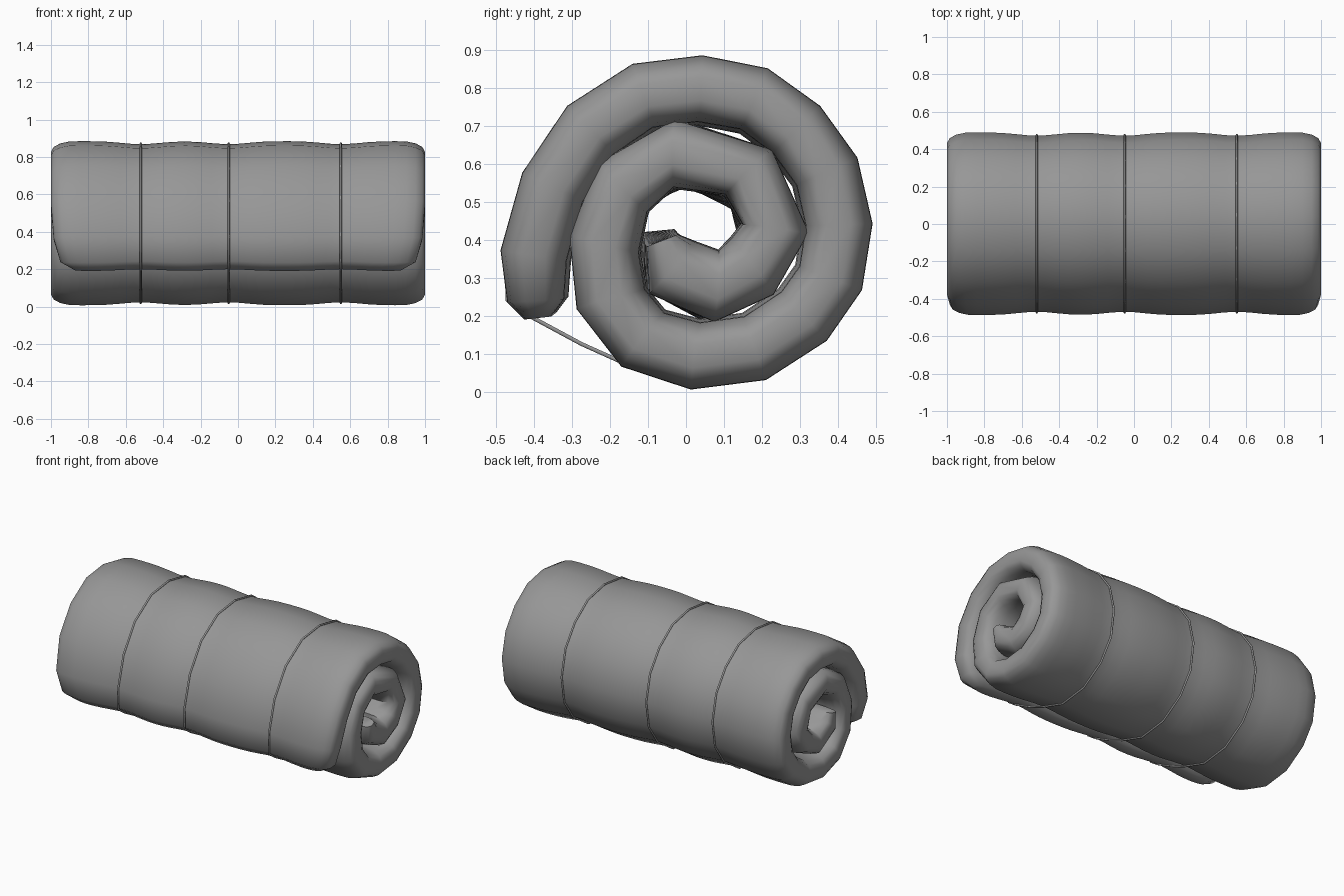
import bpy, bmesh, math
from mathutils import Vector, Matrix

cube = bpy.data.objects.get("Cube")
if cube:
    bpy.data.objects.remove(cube)

CENTRE = Vector((0, 0.44))
HALF = 0.088
TIES = (-0.52, -0.05, 0.55)

# Centre line of the rolled mat in (y, z), from the loose flap to the core
SPIRAL = [Vector(p) for p in (
    (-.39, .195), (-.395, .24), (-.4, .36), (-.35, .54), (-.25, .69),
    (-.11, .78), (.04, .797), (.18, .77), (.29, .69), (.37, .58),
    (.402, .44), (.38, .3), (.31, .2), (.18, .115), (.02, .095),
    (-.12, .14), (-.205, .25), (-.22, .4), (-.16, .55), (-.02, .63),
    (.17, .57), (.235, .42), (.17, .32), (.07, .27), (-.05, .33), (-.07, .41))]
LAST = len(SPIRAL) - 1

# Reduced thickness at both sheet ends, and rounded flap corners
THICK = {0: .4, 1: .85, LAST: .5}
WIDTH = {0: .87, 1: .95, 2: .985}


def make_material(name, level):
    mat = bpy.data.materials.new(name)
    mat.use_nodes = True
    colour = (level, level, level, 1)
    mat.diffuse_color = colour
    mat.node_tree.nodes["Principled BSDF"].inputs["Base Color"].default_value = colour
    return mat


def outward(i):
    t = (SPIRAL[min(i + 1, LAST)] - SPIRAL[max(i - 1, 0)]).normalized()
    return Vector((-t.y, t.x))


def pinch(x):
    return 1 - sum(0.037 * math.exp(-((x - t) / .14) ** 2) for t in TIES)


def place(x, p):
    """Squeeze a section point at the ties and twist the core a little."""
    d = p - CENTRE
    twist = 0.3 * math.sin(2.2 * x) * max(0, 1 - d.length / .3)
    d = Matrix.Rotation(twist, 2) @ d
    p = CENTRE + d * pinch(x)
    return Vector((x, p.x, p.y))


def edge_round(x):
    """Thickness factor that rounds off the two rolled ends."""
    k = max(0, (abs(x) - .87) / .13)
    return .35 + .65 * math.sqrt(1 - k * k)


grey = make_material("grey cloth", 0.31)

# Rolled mat: a rounded strip section carried along the spiral
inner_x = [-.84 + 1.68 * i / 24 for i in range(25)]
right_x = [.9, .95, .985, 1]
stations = [-x for x in reversed(right_x)] + inner_x + right_x
section = [(x, 1) for x in stations] + [(x, -1) for x in reversed(stations)]
count = len(section)

bm = bmesh.new()
rings = []
for i, p in enumerate(SPIRAL):
    half = HALF * THICK.get(i, 1)
    rings.append([bm.verts.new(place(x * WIDTH.get(i, 1),
                                     p + outward(i) * half * side * edge_round(x)))
                  for x, side in section])
for a, b in zip(rings, rings[1:]):
    for j in range(count):
        k = (j + 1) % count
        bm.faces.new((a[j], a[k], b[k], b[j]))
for ring in (rings[0], rings[-1]):
    for j in range(count // 2 - 1):
        bm.faces.new((ring[j], ring[j + 1], ring[count - 2 - j], ring[count - 1 - j]))
bmesh.ops.recalc_face_normals(bm, faces=bm.faces)
mesh = bpy.data.meshes.new("rolled_mat")
bm.to_mesh(mesh)
bm.free()
mesh.materials.append(grey)
mat_roll = bpy.data.objects.new("rolled_mat", mesh)
bpy.context.collection.objects.link(mat_roll)
bpy.context.view_layer.objects.active = mat_roll
mat_roll.select_set(True)
bpy.ops.object.shade_smooth_by_angle(angle=math.radians(60))
mat_roll.select_set(False)

# Tie cords: follow the outside, then hang straight from the bottom to the flap
loop = [SPIRAL[i] + outward(i) * (HALF + .004) for i in range(1, 16)]
loop += [Vector((-.285, .115)), Vector((-.415, .185))]
for name, x in zip(("right_cord", "middle_cord", "left_cord"), TIES):
    curve = bpy.data.curves.new(name, "CURVE")
    curve.dimensions = "3D"
    curve.bevel_depth = 0.006
    curve.bevel_resolution = 1
    spline = curve.splines.new("POLY")
    spline.points.add(len(loop) - 1)
    for point, p in zip(spline.points, loop):
        point.co = (*place(x, p), 1)
    spline.use_cyclic_u = True
    curve.materials.append(grey)
    bpy.context.collection.objects.link(bpy.data.objects.new(name, curve))
